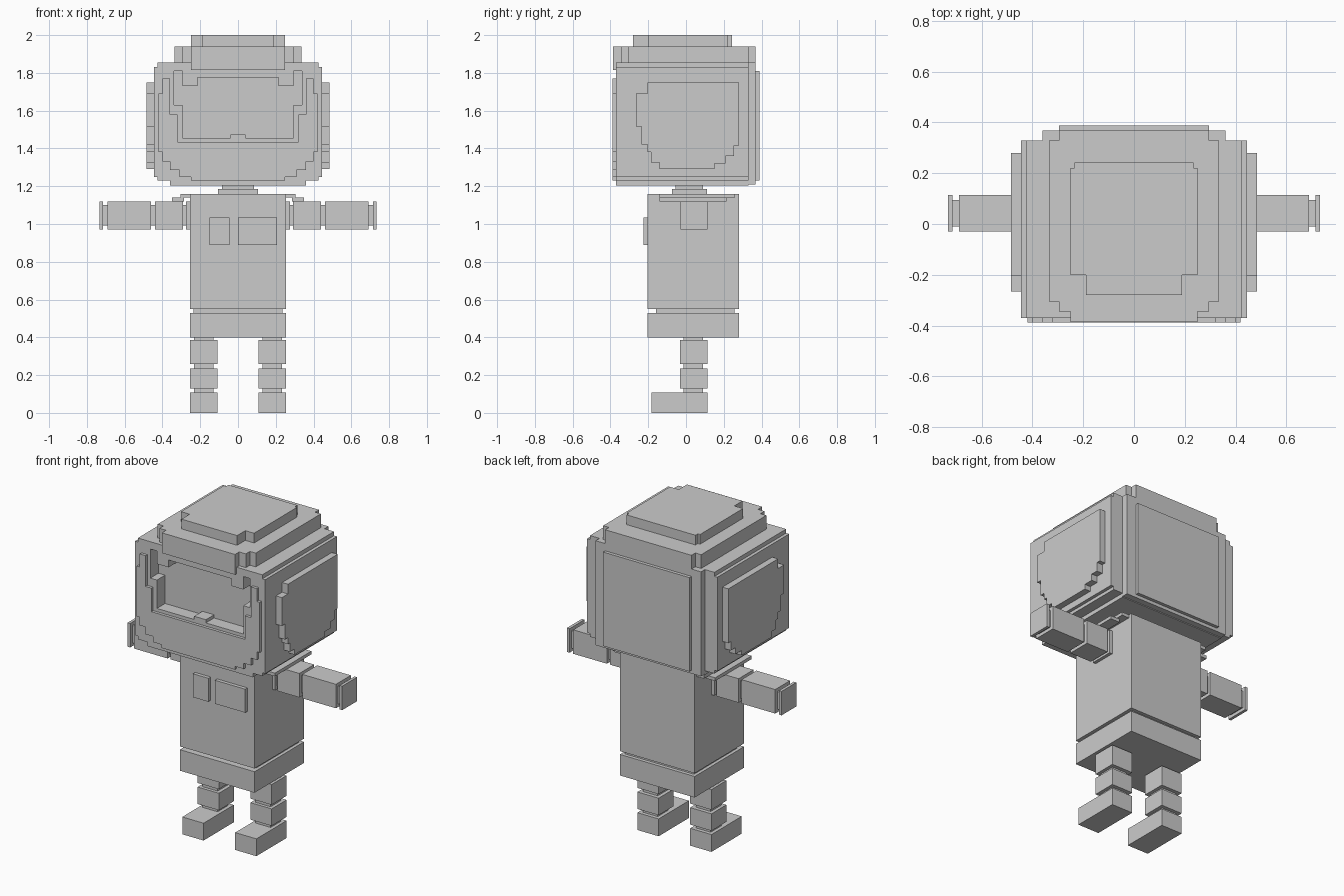
import bpy, bmesh

# One plain colour for the whole figure
GREY = bpy.data.materials.new("plain grey")
GREY.diffuse_color = (0.6, 0.6, 0.6, 1.0)


def prism(name, pts, axis, lo, hi):
    """Extrude a flat outline along one axis; pts are the other two coordinates in xyz order."""
    i = "xyz".index(axis)

    def place(p, d):
        c = list(p)
        c.insert(i, d)
        return c

    bm = bmesh.new()
    face = bm.faces.new([bm.verts.new(place(p, lo)) for p in pts])
    out = bmesh.ops.extrude_face_region(bm, geom=[face])
    for v in out["geom"]:
        if isinstance(v, bmesh.types.BMVert):
            v.co[i] = hi
    bmesh.ops.recalc_face_normals(bm, faces=bm.faces)
    mesh = bpy.data.meshes.new(name)
    bm.to_mesh(mesh)
    bm.free()
    mesh.materials.append(GREY)
    ob = bpy.data.objects.new(name, mesh)
    bpy.context.collection.objects.link(ob)
    return ob


def box(name, x, y, z):
    return prism(name, [(x[0], y[0]), (x[1], y[0]), (x[1], y[1]), (x[0], y[1])], "z", *z)


def mirror(half):
    """Complete a right-hand half outline across x = 0."""
    return half + [(-a, b) for a, b in reversed(half)]


def pair(name, x, y, z):
    box("right_" + name, x, y, z)
    box("left_" + name, (-x[1], -x[0]), y, z)


# Helmet shell with stepped corners and a face opening
shell = prism("helmet_shell", mirror([
    (0.36, 1.205), (0.36, 1.23), (0.425, 1.23), (0.425, 1.25), (0.445, 1.25),
    (0.445, 1.83), (0.425, 1.83), (0.425, 1.855)]), "y", -0.37, 0.33)
opening = prism("face_opening_cutter", mirror([
    (0.04, 1.475), (0.04, 1.455), (0.295, 1.455), (0.295, 1.63), (0.34, 1.63),
    (0.34, 1.81), (0.295, 1.81), (0.295, 1.73), (0.215, 1.73), (0.215, 1.775)]),
    "y", -0.5, -0.29)
opening.hide_render = True
opening.hide_viewport = True
cut = shell.modifiers.new("face_opening", "BOOLEAN")
cut.operation = "DIFFERENCE"
cut.solver = "EXACT"
cut.object = opening

# Raised frame around the sides and bottom of the face
prism("face_frame", mirror([
    (0.25, 1.23), (0.25, 1.25), (0.31, 1.25), (0.31, 1.285), (0.36, 1.285),
    (0.36, 1.33), (0.40, 1.33), (0.40, 1.38), (0.42, 1.38), (0.42, 1.69),
    (0.40, 1.69), (0.40, 1.77), (0.36, 1.77), (0.36, 1.58), (0.32, 1.58),
    (0.32, 1.435)]), "y", -0.388, -0.37)

# Helmet back, in two steps
box("helmet_back", (-0.36, 0.36), (0.33, 0.368), (1.21, 1.855))
box("back_panel", (-0.295, 0.295), (0.368, 0.388), (1.23, 1.81))

# Two tiers on the crown; the lower one juts out as a brow
prism("brow_tier", mirror([
    (0.25, -0.386), (0.25, -0.345), (0.295, -0.345), (0.295, -0.305),
    (0.335, -0.305), (0.335, 0.33), (0.295, 0.33), (0.295, 0.368)]), "z", 1.815, 1.94)
prism("crown_tier", mirror([
    (0.19, -0.28), (0.19, -0.2), (0.25, -0.2), (0.25, 0.22), (0.235, 0.22),
    (0.235, 0.243)]), "z", 1.94, 2.0)

# Ear pads
EAR = [(-0.205, 1.75), (0.28, 1.75), (0.28, 1.415), (0.255, 1.415), (0.255, 1.36),
       (0.21, 1.36), (0.21, 1.32), (0.15, 1.32), (0.15, 1.29), (-0.14, 1.29),
       (-0.14, 1.325), (-0.185, 1.325), (-0.185, 1.38), (-0.205, 1.38), (-0.205, 1.42),
       (-0.235, 1.42), (-0.235, 1.515), (-0.265, 1.515), (-0.265, 1.69), (-0.205, 1.69)]
prism("right_ear_pad", EAR, "x", 0.44, 0.485)
prism("left_ear_pad", EAR, "x", -0.485, -0.44)

# Neck
box("neck_top", (-0.085, 0.085), (-0.055, 0.09), (1.18, 1.21))
box("neck_base", (-0.105, 0.105), (-0.075, 0.11), (1.16, 1.185))

# Torso, waist and hips
box("torso", (-0.255, 0.255), (-0.203, 0.28), (0.55, 1.16))
box("waist", (-0.235, 0.235), (-0.16, 0.258), (0.53, 0.55))
box("hips", (-0.255, 0.255), (-0.203, 0.28), (0.4, 0.53))

# Chest pockets
box("small_pocket", (-0.15, -0.045), (-0.225, -0.203), (0.89, 1.035))
box("large_pocket", (0.0, 0.207), (-0.225, -0.203), (0.89, 1.035))

# Shoulder flaps
pair("shoulder_flap_upper", (0.255, 0.305), (-0.14, 0.26), (1.14, 1.16))
pair("shoulder_flap_lower", (0.285, 0.35), (-0.14, 0.215), (1.12, 1.14))

# Arms: blocks joined by thinner joints
WIDE, THIN = ((-0.03, 0.115), (0.972, 1.12)), ((-0.01, 0.095), (0.992, 1.1))
for name, x, (y, z) in [
        ("shoulder_socket", (0.255, 0.275), WIDE),
        ("shoulder_joint", (0.275, 0.29), THIN),
        ("upper_arm", (0.29, 0.44), WIDE),
        ("elbow", (0.44, 0.46), THIN),
        ("forearm", (0.46, 0.69), WIDE),
        ("wrist", (0.69, 0.715), THIN),
        ("hand", (0.715, 0.733), WIDE)]:
    pair(name, x, y, z)

# Legs: blocks joined by thinner joints
for name, z in [("thigh", (0.26, 0.385)), ("shin", (0.13, 0.235))]:
    pair(name, (0.108, 0.253), (-0.033, 0.113), z)
for name, z in [("hip_joint", (0.385, 0.4)), ("knee", (0.235, 0.26)), ("ankle", (0.105, 0.13))]:
    pair(name, (0.13, 0.232), (-0.013, 0.09), z)
pair("foot", (0.108, 0.253), (-0.182, 0.113), (0.0, 0.107))
